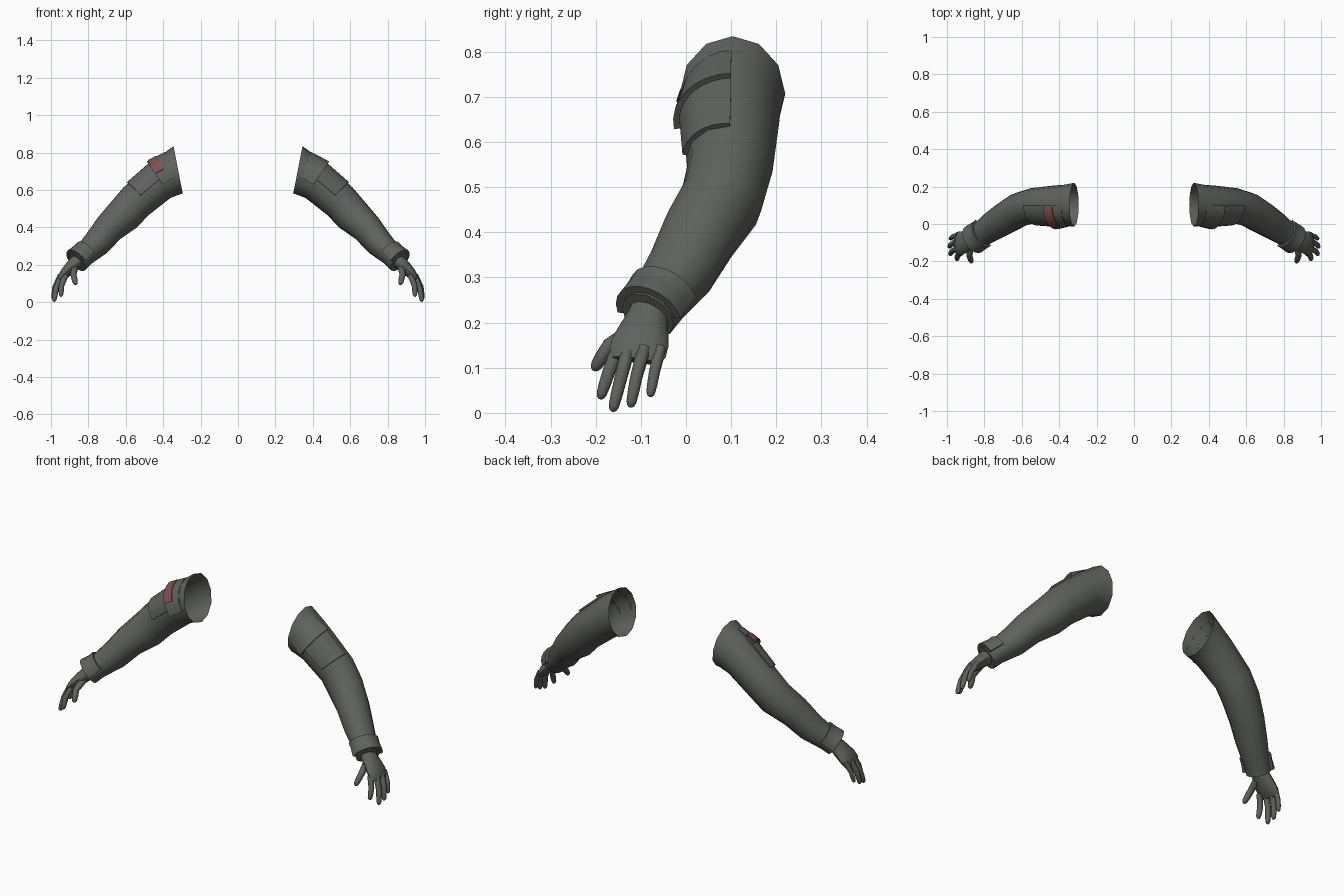
import bpy, bmesh, math
from mathutils import Vector

if "Cube" in bpy.data.objects:
    bpy.data.objects.remove(bpy.data.objects["Cube"])


def material(name, rgb):
    m = bpy.data.materials.new(name)
    m.diffuse_color = (*rgb, 1)
    m.use_nodes = True
    m.node_tree.nodes["Principled BSDF"].inputs["Base Color"].default_value = m.diffuse_color
    return m


CLOTH = material("dark grey cloth", (0.115, 0.122, 0.113))
RED = material("muted red", (0.21, 0.08, 0.075))

# Ring = centre x, y, z, radius upward, radius toward the front
SLEEVE = [
    (.32, .103, .707, .13, .117), (.37, .1, .675, .115, .11),
    (.425, .1, .64, .104, .106), (.545, .097, .54, .1, .095),
    (.61, .078, .468, .097, .093), (.69, .03, .395, .083, .088),
    (.755, -.012, .315, .075, .08), (.825, -.06, .25, .06, .068),
    (.862, -.085, .215, .062, .064),
]
PALM = [
    (.845, -.075, .235, .04, .046), (.872, -.086, .208, .036, .048),
    (.9, -.095, .18, .033, .057), (.925, -.102, .155, .028, .064),
    (.944, -.107, .132, .021, .063), (.953, -.11, .116, .011, .054),
]
# Finger = root, middle, tip, radius
FINGERS = {
    "index_finger": ((.922, -.15, .145), (.944, -.172, .088), (.946, -.187, .042), .0145),
    "middle_finger": ((.942, -.127, .145), (.972, -.145, .075), (.982, -.16, .015), .0145),
    "ring_finger": ((.948, -.092, .145), (.979, -.11, .08), (.986, -.121, .024), .014),
    "little_finger": ((.942, -.057, .145), (.972, -.07, .09), (.981, -.078, .046), .0125),
    "thumb": ((.872, -.115, .185), (.88, -.17, .15), (.87, -.198, .106), .0165),
}


def frames(rings, first_dir=None):
    """Centre, up axis, front axis and radii of every ring."""
    c = [Vector(r[:3]) for r in rings]
    out = []
    for i, r in enumerate(rings):
        t = (c[min(i + 1, len(c) - 1)] - c[max(i - 1, 0)]).normalized()
        if i == 0 and first_dir:
            t = Vector(first_dir).normalized()
        w = Vector((0, -1, 0))
        w = (w - w.dot(t) * t).normalized()
        out.append((c[i], w.cross(t), w, r[3], r[4]))
    return out


def on_ring(f, ang, off=0.0):
    c, u, w, ru, rw = f
    return c + u * math.cos(ang) * (ru + off) + w * math.sin(ang) * (rw + off)


def add_object(name, bm, side, mat):
    for v in bm.verts:
        v.co.x *= side
    bmesh.ops.recalc_face_normals(bm, faces=bm.faces)
    me = bpy.data.meshes.new(name)
    bm.to_mesh(me)
    bm.free()
    me.materials.append(mat)
    ob = bpy.data.objects.new(name, me)
    bpy.context.collection.objects.link(ob)
    return ob


def loft(name, frs, sides, side, mat, cap_start=False):
    """Tube through rings, closed at its far end."""
    bm = bmesh.new()
    rows = [[bm.verts.new(on_ring(f, 2 * math.pi * k / sides)) for k in range(sides)]
            for f in frs]
    for a, b in zip(rows, rows[1:]):
        for k in range(sides):
            n = (k + 1) % sides
            bm.faces.new((a[k], a[n], b[n], b[k]))
    bm.faces.new(rows[-1])
    if cap_start:
        bm.faces.new(rows[0])
    add_object(name, bm, side, mat)


SLEEVE_F = frames(SLEEVE, (.98, 0, -.19))


def sleeve_point(s, deg, off):
    i = min(int(s), len(SLEEVE_F) - 2)
    a = math.radians(deg)
    return on_ring(SLEEVE_F[i], a, off).lerp(on_ring(SLEEVE_F[i + 1], a, off), s - i)


def patch(name, side, s0, s1, a0, a1, off0, off1, mat, skew=0.0, n=8):
    """Raised panel on the sleeve with walls down to the cloth."""
    steps = [0] + [i / n for i in range(n + 1)] + [1]
    last = len(steps) - 1
    bm = bmesh.new()
    grid = []
    for i, p in enumerate(steps):
        row = []
        for j, q in enumerate(steps):
            edge = i in (0, last) or j in (0, last)
            off = -.004 if edge else off0 + (off1 - off0) * p
            row.append(bm.verts.new(sleeve_point(
                s0 + (s1 - s0) * p + skew * q, a0 + (a1 - a0) * q, off)))
        grid.append(row)
    for i in range(last):
        for j in range(last):
            bm.faces.new((grid[i][j], grid[i + 1][j], grid[i + 1][j + 1], grid[i][j + 1]))
    bmesh.ops.remove_doubles(bm, verts=bm.verts, dist=1e-5)
    add_object(name, bm, side, mat)


for side, label in ((1, "left"), (-1, "right")):
    # Sleeve, open at the shoulder
    loft(label + "_sleeve", SLEEVE_F, 12, side, CLOTH)
    # Upper arm flap, pocket and wrist strap
    patch(label + "_flap", side, .5, 1.75, 0, 100, .001, .022, CLOTH, skew=.1)
    patch(label + "_pocket", side, 1.7, 2.8, 0, 85, .009, .009, CLOTH)
    patch(label + "_wrist_strap", side, 6.75, 7.9, -75, 110, .011, .017, CLOTH, n=10)
    # Hand
    loft(label + "_palm", frames(PALM), 12, side, CLOTH, True)
    for name, (a, b, c, r) in FINGERS.items():
        a, b, c = Vector(a), Vector(b), Vector(c)
        d = (c - b).normalized()
        path = [(a, 1.1), (a.lerp(b, .5), 1.05), (b, 1.0), (b.lerp(c, .6), .95),
                (c, .82), (c + d * r * .55, .6), (c + d * r * .85, .25)]
        rings = [(*p, r * k, r * k) for p, k in path]
        loft(label + "_" + name, frames(rings), 10, side, CLOTH, True)

# Red badge on one arm only
patch("red_badge", -1, 1.0, 1.66, 4, 68, .0135, .0245, RED, skew=.08)

bpy.ops.object.select_all(action='SELECT')
bpy.context.view_layer.objects.active = bpy.context.selected_objects[0]
bpy.ops.object.shade_smooth_by_angle(angle=math.radians(40))
